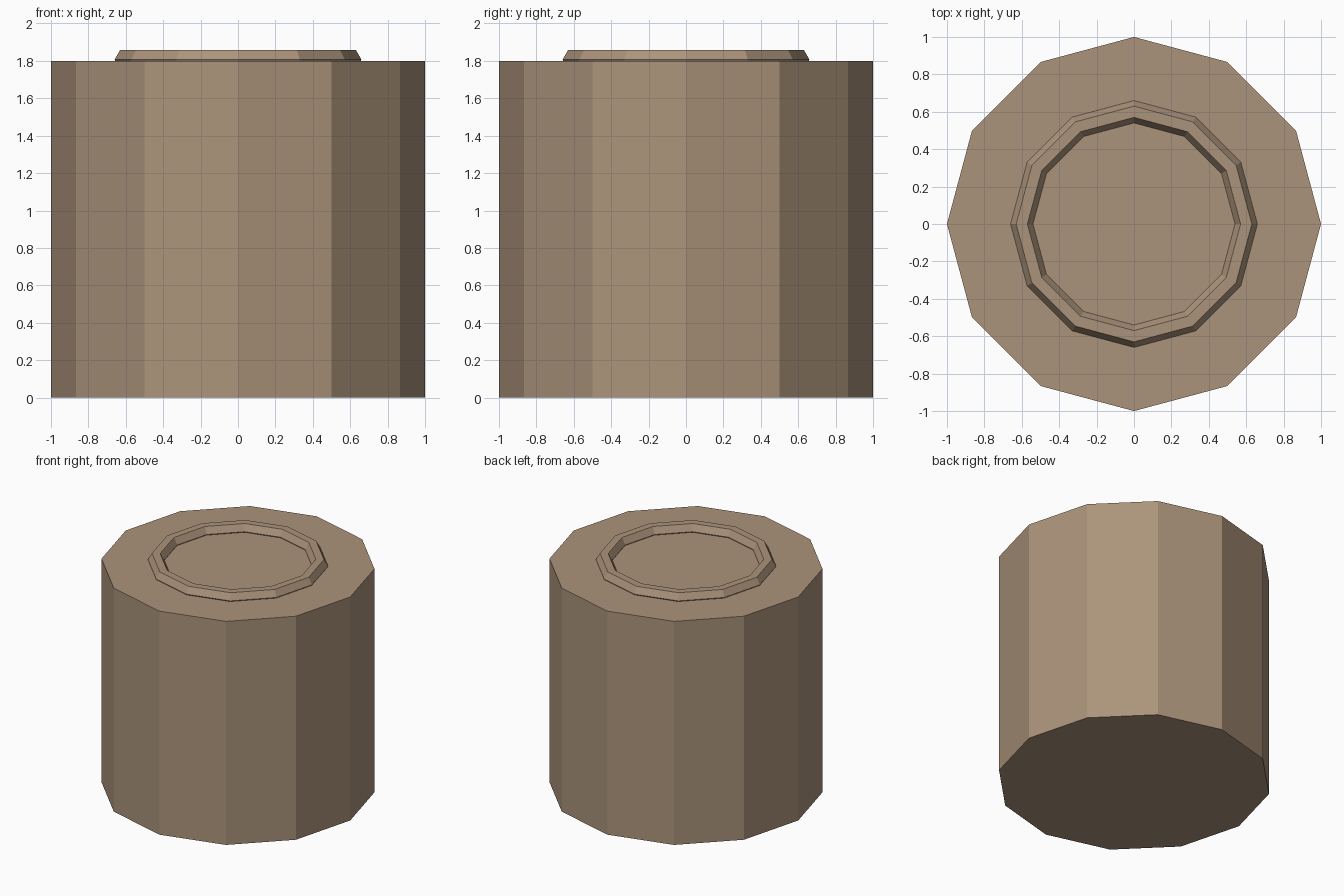
import bpy

if "Cube" in bpy.data.objects:
    bpy.data.objects.remove(bpy.data.objects["Cube"])

# One flat warm stone-brown colour
mat = bpy.data.materials.new("warm brown")
mat.diffuse_color = (0.41, 0.295, 0.198, 1.0)
mat.use_nodes = True
mat.node_tree.nodes["Principled BSDF"].inputs["Base Color"].default_value = mat.diffuse_color


def finish(name):
    obj = bpy.context.object
    obj.name = name
    obj.data.materials.clear()
    obj.data.materials.append(mat)


# Twelve-sided solid body
bpy.ops.mesh.primitive_cylinder_add(vertices=12, radius=1.0, depth=1.8,
                                    location=(0, 0, 0.9))
finish("body")

# Low-poly raised ring, half sunk into the top
bpy.ops.mesh.primitive_torus_add(major_segments=12, minor_segments=6,
                                 major_radius=0.6, minor_radius=0.06,
                                 location=(0, 0, 1.807))
finish("top_ring")
